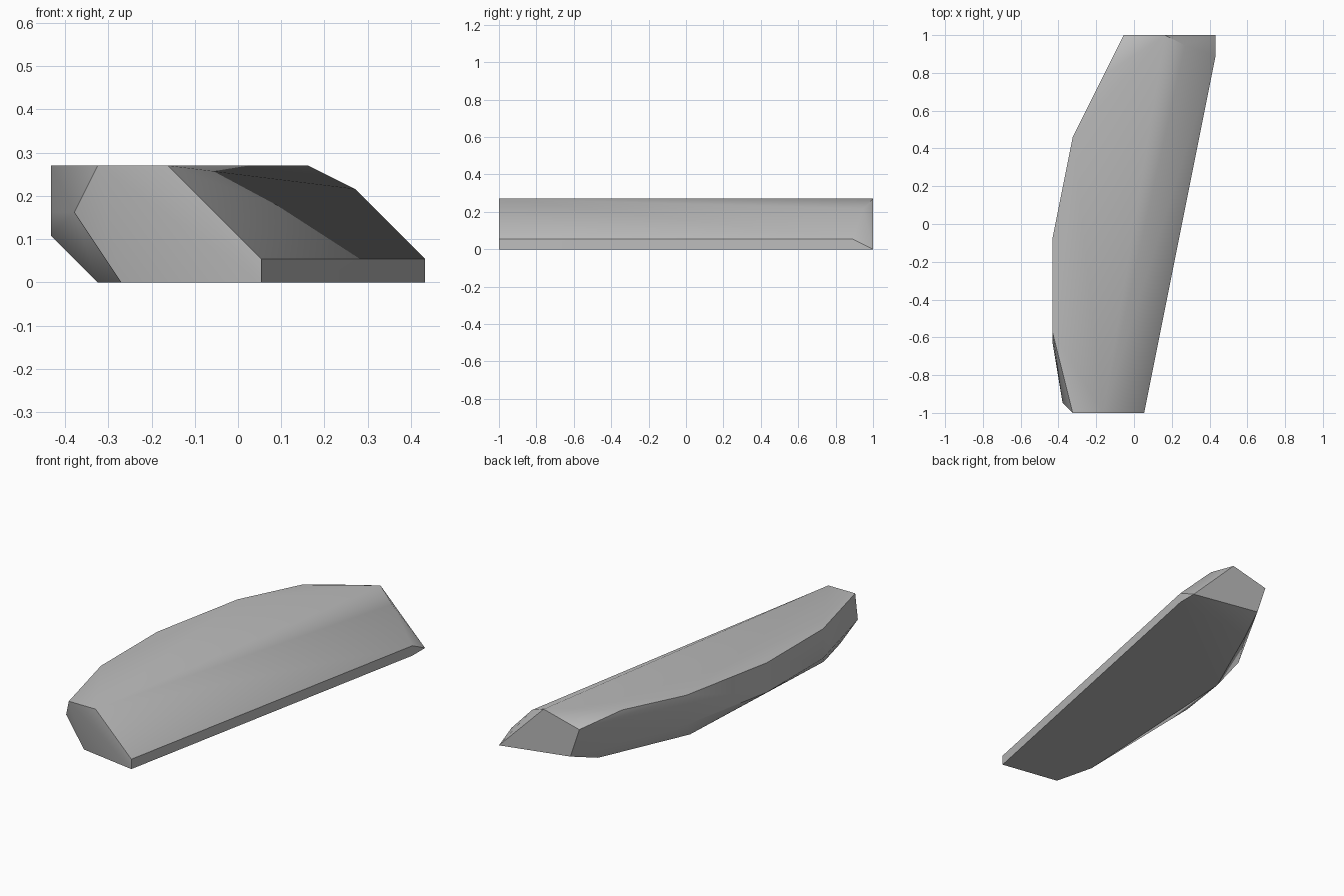
import bpy, bmesh, math

cube = bpy.data.objects.get("Cube")
if cube:
    bpy.data.objects.remove(cube, do_unlink=True)

CELL = 2 / 37  # the shard's corners sit on a regular lattice


def lattice(x, y, z):
    return ((x - 8) * CELL, (y - 18.5) * CELL, z * CELL)


# Corner loops of the faceted shard, in lattice steps
front_end = [(2, 0, 5), (5, 0, 5), (9, 0, 1), (9, 0, 0), (3, 1, 0), (1, 1, 3)]
back_end = [(11, 37, 5), (7, 37, 4), (8, 37, 1), (16, 37, 0)]
upper_rim = [(0, 8, 5), (0, 17, 5), (2, 27, 5), (5, 33, 5)]
lower_rim = [(0, 7, 3), (0, 8, 2), (0, 17, 2), (2, 27, 2)]
base_rim = [(2, 5, 0), (3, 25, 0), (7, 34, 0)]
back_corner = [(16, 35, 1), (16, 35, 0), (13, 36, 4)]

# Solid wrapped around the corners
bm = bmesh.new()
for loop in (front_end, back_end, upper_rim, lower_rim, base_rim, back_corner):
    for corner in loop:
        bm.verts.new(lattice(*corner))
hull = bmesh.ops.convex_hull(bm, input=bm.verts[:])
loose = [v for v in bm.verts if not v.link_faces]
bmesh.ops.delete(bm, geom=loose, context='VERTS')
bmesh.ops.dissolve_limit(bm, angle_limit=math.radians(0.5),
                         verts=bm.verts[:], edges=bm.edges[:])
bmesh.ops.recalc_face_normals(bm, faces=bm.faces[:])
mesh = bpy.data.meshes.new("stone_shard")
bm.to_mesh(mesh)
bm.free()

# Plain grey stone
grey = bpy.data.materials.new("stone_grey")
grey.use_nodes = True
colour = (0.5, 0.5, 0.5, 1)
grey.diffuse_color = colour
for node in grey.node_tree.nodes:
    if node.type == 'BSDF_PRINCIPLED':
        node.inputs["Base Color"].default_value = colour
mesh.materials.append(grey)

shard = bpy.data.objects.new("stone_shard", mesh)
bpy.context.collection.objects.link(shard)
bpy.ops.object.select_all(action='DESELECT')
shard.select_set(True)
bpy.context.view_layer.objects.active = shard
bpy.ops.object.shade_smooth_by_angle(angle=math.radians(30))
